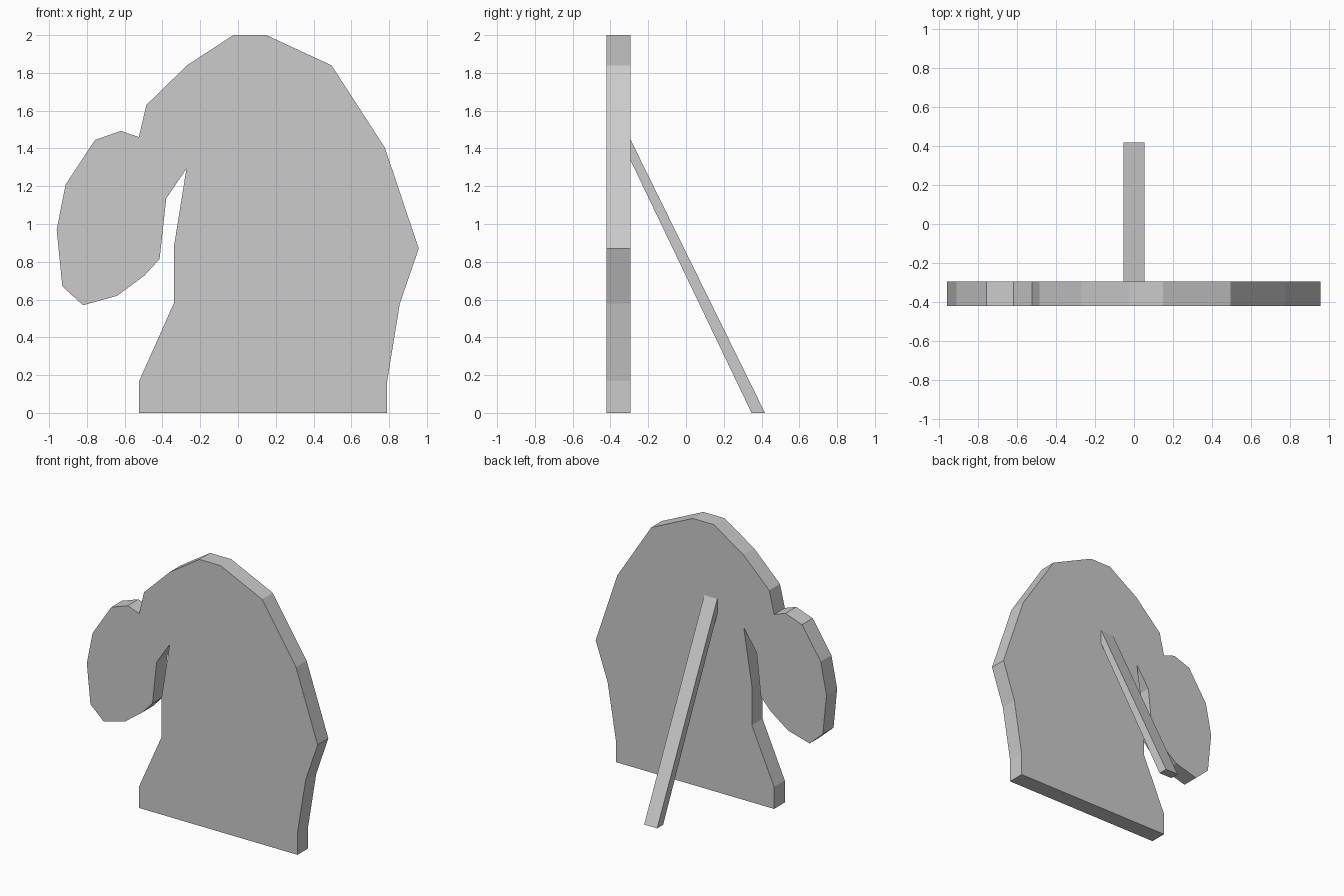
import bpy, bmesh
from mathutils import Vector

if "Cube" in bpy.data.objects:
    bpy.data.objects.remove(bpy.data.objects["Cube"])


def extruded(name, points, offset):
    """Extrude a flat outline along an offset into a solid part."""
    bm = bmesh.new()
    face = bm.faces.new([bm.verts.new(p) for p in points])
    ext = bmesh.ops.extrude_face_region(bm, geom=[face], use_keep_orig=True)
    moved = [g for g in ext["geom"] if isinstance(g, bmesh.types.BMVert)]
    bmesh.ops.translate(bm, verts=moved, vec=Vector(offset))
    bmesh.ops.recalc_face_normals(bm, faces=bm.faces)
    mesh = bpy.data.meshes.new(name)
    bm.to_mesh(mesh)
    bm.free()
    obj = bpy.data.objects.new(name, mesh)
    bpy.context.collection.objects.link(obj)
    return obj


FRONT, BACK = -0.422, -0.295

# Cut-out board: right side, crown, side lobe, notch, left side (x, z)
outline = [
    (-0.525, 0), (0.79, 0), (0.79, 0.17), (0.857, 0.58), (0.957, 0.87),
    (0.777, 1.405), (0.495, 1.84), (0.15, 2), (-0.025, 2), (-0.27, 1.84),
    (-0.485, 1.63), (-0.525, 1.46),
    (-0.62, 1.493), (-0.757, 1.445), (-0.912, 1.21), (-0.96, 0.97),
    (-0.93, 0.67), (-0.82, 0.57), (-0.64, 0.62), (-0.495, 0.727),
    (-0.415, 0.815), (-0.38, 1.135), (-0.273, 1.293),
    (-0.34, 0.875), (-0.34, 0.58), (-0.525, 0.165),
]
extruded("cutout_board", [(x, FRONT, z) for x, z in outline], (0, BACK - FRONT, 0))

# Slanted rear prop, mitred against the board and the floor (y, z)
prop = [(BACK, 1.45), (BACK, 1.34), (0.347, 0), (0.418, 0)]
extruded("rear_prop", [(-0.053, y, z) for y, z in prop], (0.108, 0, 0))
